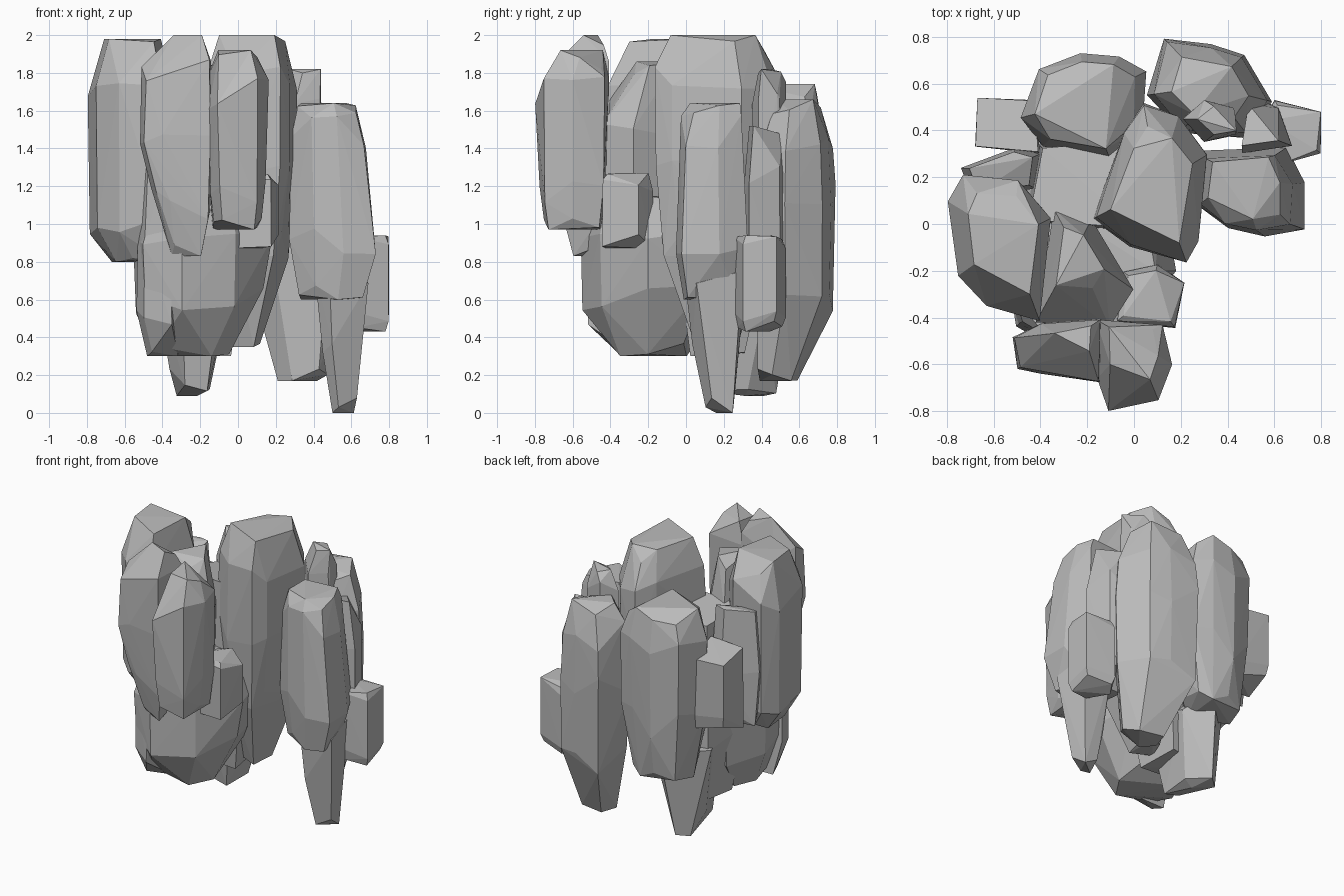
import bpy, bmesh, random
from mathutils import Vector

default = bpy.data.objects.get("Cube")
if default:
    bpy.data.objects.remove(default, do_unlink=True)

random.seed(4)

stone = bpy.data.materials.new("grey stone")
stone.use_nodes = True
stone.diffuse_color = (.5, .5, .5, 1)
stone.node_tree.nodes["Principled BSDF"].inputs["Base Color"].default_value = stone.diffuse_color


def rock(name, outline, *levels, rough=.035):
    """Faceted hull: a plan outline repeated at levels of (height, scale, shift x, shift y)."""
    points = [Vector(p) for p in outline]
    middle = sum(points, Vector((0, 0))) / len(points)
    bm = bmesh.new()
    for index, (height, scale, *shift) in enumerate(levels):
        shift = Vector(shift or (0, 0))
        is_top = index == len(levels) - 1
        is_bottom = index == 0
        for number, p in enumerate(points):
            q = middle + (p - middle) * scale * random.uniform(1 - 2 * rough, 1) + shift
            # End levels tilt inwards only, middle levels wander both ways
            wander = random.uniform(0, rough * 2)
            if is_top:
                z = height - wander * (number % 3)
            elif is_bottom:
                z = height + wander * (number % 3)
            else:
                z = height + (wander - rough) * 3
            bm.verts.new((q.x, q.y, z))
    hull = bmesh.ops.convex_hull(bm, input=bm.verts)
    loose = {v for v in hull["geom_interior"] + hull["geom_unused"]
             if isinstance(v, bmesh.types.BMVert) and v.is_valid}
    bmesh.ops.delete(bm, geom=list(loose), context="VERTS")
    bmesh.ops.recalc_face_normals(bm, faces=bm.faces)
    mesh = bpy.data.meshes.new(name)
    bm.to_mesh(mesh)
    bm.free()
    mesh.materials.append(stone)
    item = bpy.data.objects.new(name, mesh)
    bpy.context.collection.objects.link(item)
    return item


# Tall central column
rock("central_column",
     [(-.18, .02), (-.05, .4), (.04, .52), (.19, .46), (.32, .3), (.28, -.08), (.23, -.18), (-.02, -.1)],
     (.35, .35, -.06, 0), (.9, .85, -.02, 0), (1.35, 1), (1.78, 1), (2, .72))

# Columns on the low x side
rock("side_column",
     [(-.8, .1), (-.74, .23), (-.49, .2), (-.34, .03), (-.4, -.42), (-.63, -.35), (-.76, -.23)],
     (.8, .7, .06, 0), (1.05, .97), (1.75, 1), (1.98, .7, .02, 0))
rock("side_wedge",
     [(-.74, .24), (-.6, .26), (-.5, .33), (-.4, .3), (-.42, .15), (-.7, .1)],
     (.9, .8), (1.2, 1), (1.7, .8))
rock("side_block",
     [(-.68, .33), (-.67, .54), (-.42, .53), (-.4, .3)],
     (.92, .9), (1, 1), (1.48, 1))

# Front columns
rock("front_column",
     [(-.17, -.4), (-.16, -.66), (-.11, -.8), (.11, -.76), (.17, -.6), (.13, -.42)],
     (.97, .8), (1.2, .92), (1.7, 1), (1.92, .65, 0, .04))
rock("front_side_column",
     [(-.53, -.48), (-.5, -.62), (-.4, -.64), (-.14, -.68), (-.13, -.4), (-.4, -.42)],
     (.83, .4, .07, 0), (1.1, .8, .03, 0), (1.5, 1), (1.8, .95), (2, .4, .08, .05))
rock("front_inner_column",
     [(-.42, -.42), (-.1, -.45), (0, -.28), (-.18, .03), (-.35, .08)],
     (.75, .9), (1.55, 1), (1.86, .5, -.02, .05))
rock("front_small_block",
     [(-.08, -.42), (.18, -.45), (.22, -.25), (.1, -.17), (-.05, -.2)],
     (.87, 1), (1.2, .97), (1.27, .8), rough=.02)

# Lower mass
rock("lower_mass",
     [(-.56, -.1), (-.52, -.45), (-.3, -.57), (0, -.47), (.18, -.2), (.12, .15), (-.45, .2)],
     (.3, .55, -.04, 0), (.58, .95), (.88, 1), (1.15, .8))
rock("lower_chip",
     [(-.54, -.3), (-.5, -.43), (-.35, -.52), (-.3, -.3)],
     (.3, .7, .02, .05), (.5, 1), (.95, .95), (1.36, .7))
rock("middle_fill",
     [(-.48, 0), (-.42, .35), (0, .38), (.05, -.05)],
     (.3, .7), (.7, 1), (1.6, .9))

# Back columns
rock("back_column",
     [(-.5, .45), (-.42, .67), (-.23, .74), (-.06, .72), (.07, .66), (.05, .4), (-.1, .27), (-.4, .32)],
     (.55, .7), (.95, .95), (1.45, 1), (1.74, .8))
rock("back_foot",
     [(-.45, .35), (-.2, .58), (-.05, .42), (-.08, 0), (-.3, 0)],
     (.09, .3, -.04, .12), (.18, .55, -.02, -.02), (.7, 1))
rock("back_corner_column",
     [(.05, .55), (.12, .8), (.33, .78), (.48, .73), (.6, .52), (.5, .36), (.2, .38)],
     (.17, .5, .02, -.1), (.62, .93), (1.15, 1), (1.45, .9), (1.66, .6))
rock("back_corner_knob",
     [(.2, .45), (.3, .53), (.43, .5), (.44, .38), (.3, .35)],
     (1.1, 1), (1.68, 1), (1.82, .7, .03, 0))
rock("back_corner_slab",
     [(.46, .3), (.5, .55), (.62, .5), (.68, .33)],
     (.6, 1), (1.25, 1), (1.52, .75, -.03, 0))

# Columns on the high x side
rock("outer_column",
     [(.29, .32), (.27, .08), (.4, -.02), (.56, -.06), (.74, -.03), (.74, .18), (.66, .34)],
     (.6, .75, -.02, 0), (.88, 1), (1.5, .85, -.03, 0), (1.64, .68, -.04, .02))
rock("outer_spike",
     [(.4, .1), (.48, -.02), (.7, .05), (.66, .3), (.45, .32)],
     (0, .45, .02, .03), (.35, .7), (.75, 1))
rock("outer_block",
     [(.55, .45), (.6, .53), (.8, .48), (.8, .3), (.62, .25)],
     (.43, .85), (.5, 1), (.9, 1), (.94, .85), rough=.015)
